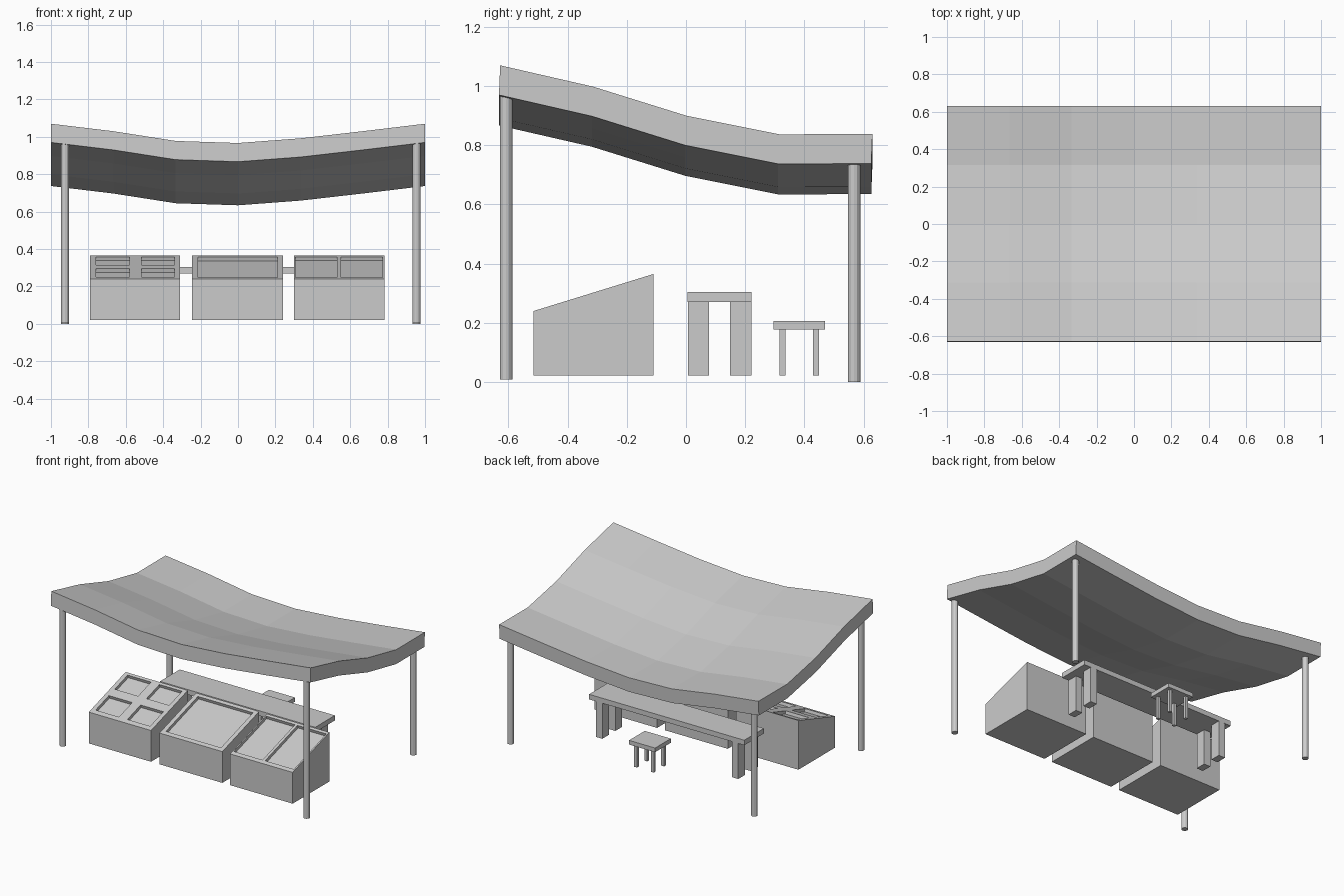
import bpy, bmesh
from mathutils import Vector

cube = bpy.data.objects.get("Cube")
if cube:
    bpy.data.objects.remove(cube, do_unlink=True)

GREY = (0.6, 0.6, 0.6, 1)
grey = bpy.data.materials.new("plain_grey")
grey.use_nodes = True
grey.diffuse_color = GREY
grey.node_tree.nodes["Principled BSDF"].inputs["Base Color"].default_value = GREY


def finish(bm, name):
    bmesh.ops.recalc_face_normals(bm, faces=bm.faces)
    mesh = bpy.data.meshes.new(name)
    bm.to_mesh(mesh)
    bm.free()
    mesh.materials.append(grey)
    obj = bpy.data.objects.new(name, mesh)
    bpy.context.scene.collection.objects.link(obj)
    return obj


def box(name, low, high):
    bm = bmesh.new()
    bmesh.ops.create_cube(bm, size=1)
    low, high = Vector(low), Vector(high)
    for v in bm.verts:
        v.co = (low + high) / 2 + v.co * (high - low)
    return finish(bm, name)


def grid(bm, columns, rows, place):
    """Quad grid; returns the faces by (column, row)."""
    verts = [[bm.verts.new(place(i, j)) for j in range(rows)] for i in range(columns)]
    return {(i, j): bm.faces.new((verts[i][j], verts[i + 1][j],
                                  verts[i + 1][j + 1], verts[i][j + 1]))
            for i in range(columns - 1) for j in range(rows - 1)}


# Sagging canopy: sideways dip added to a front-to-back slope
THICK = 0.1
dip = [0, 0.04, 0.092, 0.103, 0.078, 0.04, 0]
slope = [1.07, 0.998, 0.9, 0.837, 0.838]


def canopy_point(i, j):
    return (-1 + i / 3, -0.628 + j * 0.3145, slope[j] - dip[i])


bm = bmesh.new()
grid(bm, len(dip), len(slope), canopy_point)
sheet = bm.faces[:]
solid = bmesh.ops.extrude_face_region(bm, geom=sheet, use_keep_orig=True)
lower = [g for g in solid["geom"] if isinstance(g, bmesh.types.BMVert)]
bmesh.ops.translate(bm, verts=lower, vec=(0, -0.004, -THICK))
finish(bm, "canopy")

# Four round poles
for side, x in (("right", -0.925), ("left", 0.955)):
    for end, y, foot, top in (("front", -0.608, 0.008, 0.968), ("back", 0.568, 0, 0.738)):
        bm = bmesh.new()
        bmesh.ops.create_cone(bm, cap_ends=True, segments=12, radius1=0.021,
                              radius2=0.021, depth=top - foot)
        bmesh.ops.translate(bm, verts=bm.verts, vec=(x, y, (top + foot) / 2))
        finish(bm, f"{end}_{side}_pole")

# Display stands: sloped top with sunken trays
FLOOR = 0.022
FRONT, BACK = Vector((0, -0.515, 0.24)), Vector((0, -0.11, 0.365))


def stand(name, x_cuts, t_cuts):
    bm = bmesh.new()
    cells = grid(bm, len(x_cuts), len(t_cuts),
                 lambda i, j: FRONT.lerp(BACK, t_cuts[j]) + Vector((x_cuts[i], 0, 0)))
    rim = [e for e in bm.edges if e.is_boundary]
    # Odd cells between the cuts are trays
    trays = [f for (i, j), f in cells.items() if i % 2 and j % 2]
    normal = Vector((1, 0, 0)).cross(BACK - FRONT).normalized()
    sunk = bmesh.ops.extrude_discrete_faces(bm, faces=trays)["faces"]
    bmesh.ops.translate(bm, verts=[v for f in sunk for v in f.verts], vec=normal * -0.021)
    # Walls and base
    walls = bmesh.ops.extrude_edge_only(bm, edges=rim)["geom"]
    for v in walls:
        if isinstance(v, bmesh.types.BMVert):
            v.co.z = FLOOR
    base = [e for e in walls if isinstance(e, bmesh.types.BMEdge) and
            all(abs(v.co.z - FLOOR) < 1e-5 for v in e.verts)]
    bmesh.ops.holes_fill(bm, edges=base, sides=0)
    finish(bm, name)


stand("four_tray_stand", [-0.79, -0.76, -0.58, -0.515, -0.34, -0.31],
      [0, 0.08, 0.44, 0.6, 0.95, 1])
stand("single_tray_stand", [-0.245, -0.215, 0.21, 0.24], [0, 0.07, 0.94, 1])
stand("double_tray_stand", [0.3, 0.308, 0.53, 0.55, 0.772, 0.782], [0, 0.07, 0.95, 1])


# Table and stool: a slab on four square legs
def slab_on_legs(name, low, high, leg_x, leg_y, leg_size):
    box(name + "_top", low, high)
    w, d = leg_size
    for side, x in zip(("right", "left"), leg_x):
        for end, y in zip(("front", "back"), leg_y):
            box(f"{name}_{end}_{side}_leg", (x - w / 2, y - d / 2, FLOOR),
                (x + w / 2, y + d / 2, low[2]))


slab_on_legs("table", (-0.605, 0.005, 0.27), (0.592, 0.222, 0.305),
             (-0.533, 0.515), (0.0425, 0.1855), (0.05, 0.072))
slab_on_legs("stool", (-0.09, 0.296, 0.178), (0.111, 0.469, 0.207),
             (-0.055, 0.075), (0.326, 0.439), (0.022, 0.02))
